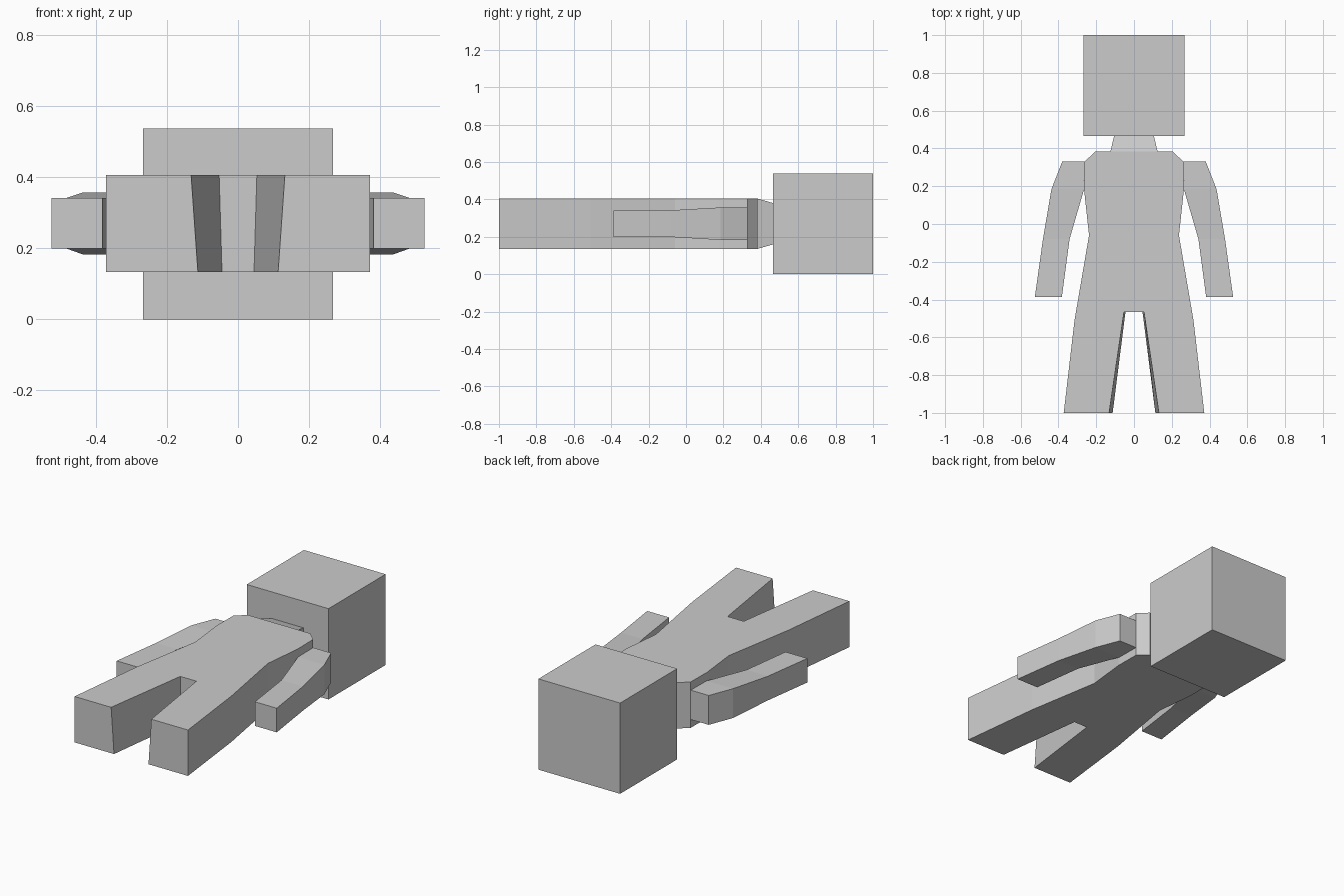
import bpy
import bmesh

if "Cube" in bpy.data.objects:
    bpy.data.objects.remove(bpy.data.objects["Cube"])


def make_object(name, build):
    mesh = bpy.data.meshes.new(name)
    bm = bmesh.new()
    build(bm)
    bmesh.ops.recalc_face_normals(bm, faces=bm.faces)
    bm.to_mesh(mesh)
    bm.free()
    obj = bpy.data.objects.new(name, mesh)
    bpy.context.collection.objects.link(obj)
    return obj


def loft(name, sections, side=1):
    """Rectangular cross-sections (y, x0, x1, z0, z1) joined along y."""
    def build(bm):
        rings = [[bm.verts.new((side * x, y, z)) for x, z in
                  ((x0, z0), (x1, z0), (x1, z1), (x0, z1))]
                 for y, x0, x1, z0, z1 in sections]
        for a, b in zip(rings, rings[1:]):
            for i in range(4):
                j = (i + 1) % 4
                bm.faces.new((a[i], a[j], b[j], b[i]))
        bm.faces.new(rings[0])
        bm.faces.new(rings[-1])
    return make_object(name, build)


# Cube head and tapered neck
loft("head", [(0.465, -0.268, 0.268, 0, 0.538), (1, -0.268, 0.268, 0, 0.538)])
loft("neck", [(0.38, -0.126, 0.126, 0.135, 0.405),
              (0.467, -0.105, 0.105, 0.16, 0.38)])

# Torso and legs: one outline per side, inner leg faces lean slightly
OUTER = [(0.205, 0.383), (0.262, 0.33), (0.264, 0.18), (0.238, -0.06),
         (0.315, -0.51), (0.372, -1)]


def build_body(bm):
    def outline(z, foot_x, crotch_x):
        half = OUTER + [(foot_x, -1), (crotch_x, -0.465)]
        pts = half + [(-x, y) for x, y in reversed(half)]
        return [bm.verts.new((x, y, z)) for x, y in pts]
    low = outline(0.134, 0.113, 0.045)
    high = outline(0.406, 0.132, 0.053)
    n = len(low)
    for i in range(n):
        j = (i + 1) % n
        bm.faces.new((low[i], low[j], high[j], high[i]))
    bm.faces.new(low)
    bm.faces.new(high)
    bmesh.ops.triangulate(bm, faces=[f for f in bm.faces if len(f.verts) > 4])


make_object("torso_and_legs", build_body)

# Arms: shoulder, upper arm, elbow, hand
ARM = [(0.33, 0.262, 0.38, 0.183, 0.357), (0.185, 0.264, 0.437, 0.183, 0.357),
       (-0.08, 0.341, 0.482, 0.199, 0.342), (-0.387, 0.382, 0.525, 0.199, 0.342)]
for label, side in (("right", 1), ("left", -1)):
    loft(label + "_arm", ARM, side)
